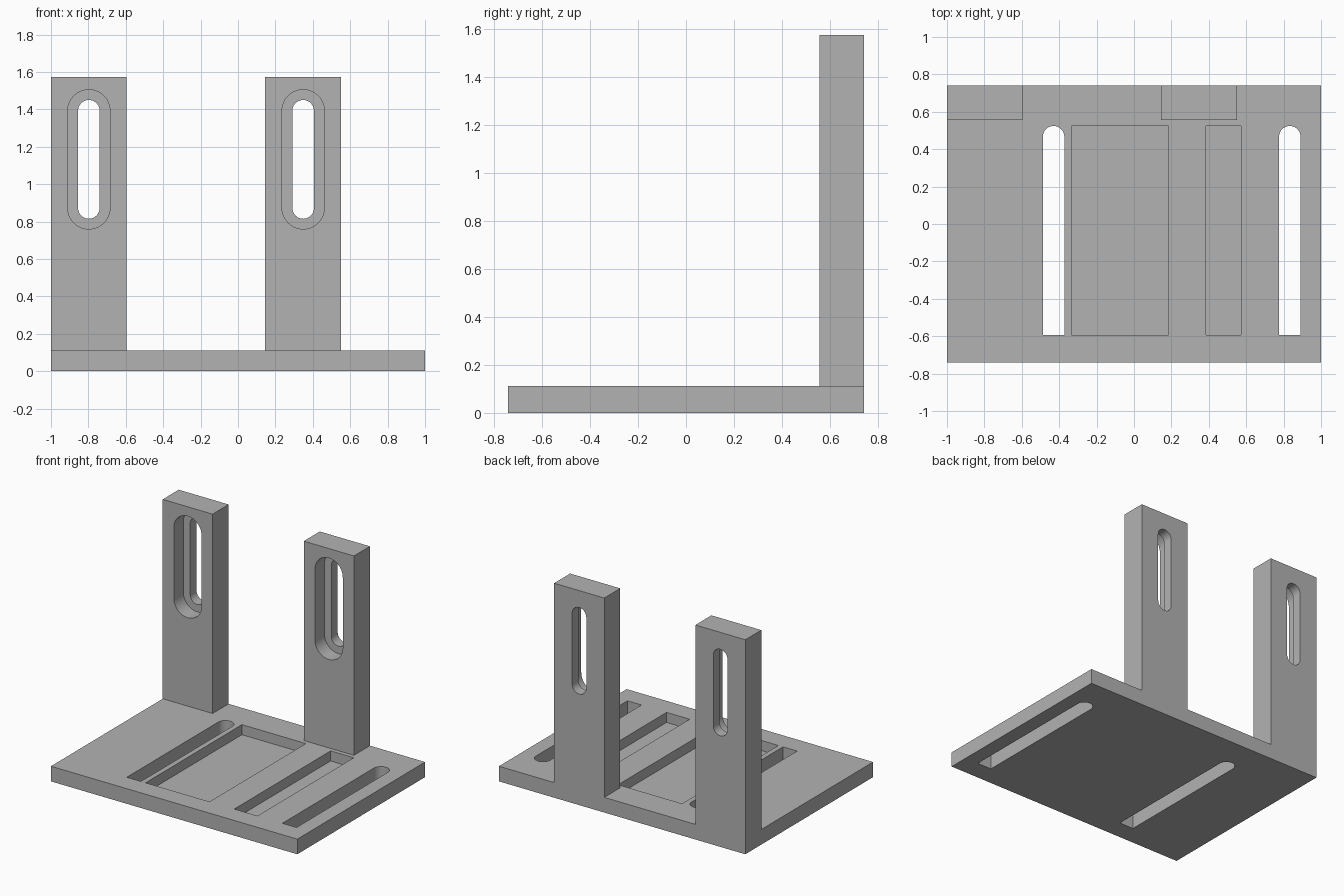
import bpy
import bmesh
import math

default = bpy.data.objects.get("Cube")
if default:
    bpy.data.objects.remove(default, do_unlink=True)

MM = 1 / 27                      # design unit: the plate is 54 wide
HALF_DEPTH = 20 * MM
PLATE = 3 * MM                   # base thickness
POST = 5 * MM                    # post thickness
HEIGHT = 42.5 * MM
FRONT = HALF_DEPTH - POST        # front face of the posts

grey = bpy.data.materials.new("plain grey")
grey.diffuse_color = (0.45, 0.45, 0.45, 1)
grey.use_nodes = True
grey.node_tree.nodes["Principled BSDF"].inputs["Base Color"].default_value = grey.diffuse_color


def prism(name, outline, direction):
    """Extrude a closed outline of 3D points along a direction."""
    bm = bmesh.new()
    face = bm.faces.new([bm.verts.new(p) for p in outline])
    moved = bmesh.ops.extrude_face_region(bm, geom=[face])["geom"]
    bmesh.ops.translate(bm, vec=direction,
                        verts=[g for g in moved if isinstance(g, bmesh.types.BMVert)])
    bmesh.ops.recalc_face_normals(bm, faces=bm.faces)
    mesh = bpy.data.meshes.new(name)
    bm.to_mesh(mesh)
    bm.free()
    mesh.materials.append(grey)
    obj = bpy.data.objects.new(name, mesh)
    bpy.context.collection.objects.link(obj)
    return obj


def box(name, x0, x1, y0, y1, z0, z1):
    return prism(name, [(x0, y0, z0), (x1, y0, z0), (x1, y1, z0), (x0, y1, z0)],
                 (0, 0, z1 - z0))


def slot(x, width, low, high, round_low=True, steps=24):
    """2D slot outline with a round top end and a round or square low end."""
    r = width / 2
    arc = [(math.cos(math.pi * i / steps) * r, math.sin(math.pi * i / steps) * r)
           for i in range(steps + 1)]
    points = [(x + a, high - r + b) for a, b in arc]
    if round_low:
        points += [(x - a, low + r - b) for a, b in arc]
    else:
        points += [(x - r, low), (x + r, low)]
    return points


def combine(target, tool, operation):
    mod = target.modifiers.new(tool.name, "BOOLEAN")
    mod.operation = operation
    mod.solver = "EXACT"
    mod.object = tool
    tool.hide_render = True
    bpy.context.view_layer.objects.active = target
    bpy.ops.object.modifier_apply(modifier=mod.name)
    bpy.data.objects.remove(tool, do_unlink=True)


bracket = box("slotted_bracket", -1, 1, -HALF_DEPTH, HALF_DEPTH, 0, PLATE)

# Upright posts with counterbored slots
for side, x0, x1 in (("right", -1, -0.595), ("left", 0.145, 0.552)):
    post = box(side + "_post", x0, x1, FRONT, HALF_DEPTH, PLATE / 2, HEIGHT)
    x = (x0 + x1) / 2
    wide = [(a, FRONT - 0.1, b) for a, b in slot(x, 0.226, 0.76, 1.505)]
    narrow = [(a, FRONT - 0.1, b) for a, b in slot(x, 0.115, 0.815, 1.45)]
    combine(post, prism("counterbore", wide, (0, 0.1 + 3 * MM, 0)), "DIFFERENCE")
    combine(post, prism("through_slot", narrow, (0, 0.5, 0)), "DIFFERENCE")
    combine(bracket, post, "UNION")

# Through slots and shallow pockets in the base plate
LOW, HIGH = -0.593, 0.524
for x in (-0.43, 0.833):
    outline = [(a, b, -0.1) for a, b in slot(x, 0.115, LOW, HIGH, round_low=False)]
    combine(bracket, prism("base_slot", outline, (0, 0, 0.3)), "DIFFERENCE")
for x0, x1 in ((-0.335, 0.184), (0.385, 0.573)):
    combine(bracket, box("pocket", x0, x1, LOW, HIGH, PLATE - 2 * MM, PLATE + 0.1),
            "DIFFERENCE")

# Smooth slot ends, crisp corners
bracket.select_set(True)
bpy.context.view_layer.objects.active = bracket
bpy.ops.object.shade_smooth_by_angle(angle=math.radians(30))
